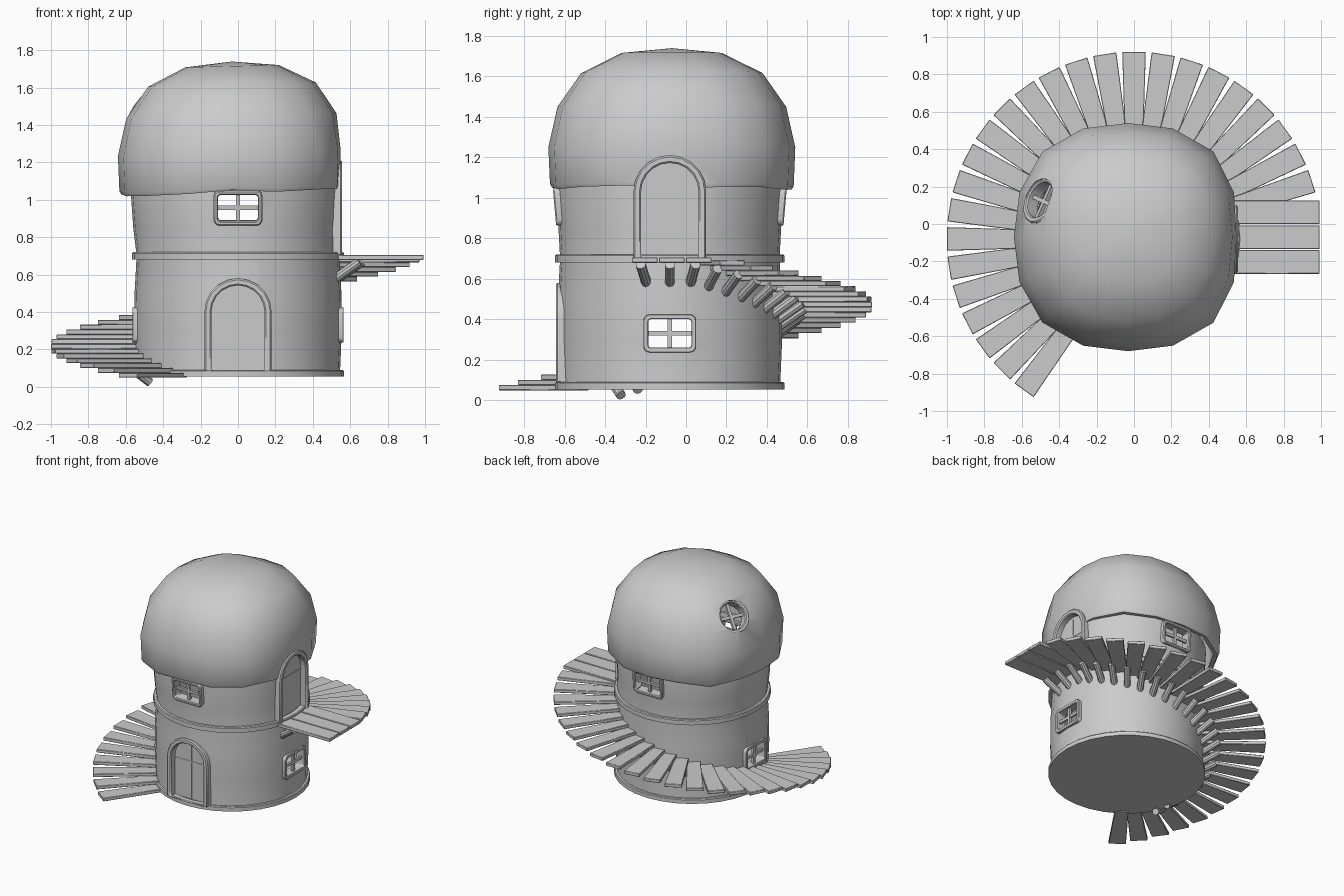
import bpy, bmesh
from math import pi, sin, cos, radians, atan2
from mathutils import Matrix, Vector

if "Cube" in bpy.data.objects:
    bpy.data.objects.remove(bpy.data.objects["Cube"])

CENTRE = Vector((0, -0.08, 0))
plaster = bpy.data.materials.new("plain_grey")
plaster.use_nodes = True
grey = (0.6, 0.6, 0.6, 1)
plaster.diffuse_color = grey
plaster.node_tree.nodes["Principled BSDF"].inputs["Base Color"].default_value = grey
parts = []


def finish(name, bm, bevel=0.0):
    bmesh.ops.recalc_face_normals(bm, faces=bm.faces)
    mesh = bpy.data.meshes.new(name)
    bm.to_mesh(mesh)
    bm.free()
    mesh.materials.append(plaster)
    ob = bpy.data.objects.new(name, mesh)
    bpy.context.collection.objects.link(ob)
    if bevel:
        mod = ob.modifiers.new("soft_edge", 'BEVEL')
        mod.width = bevel
        mod.limit_method = 'ANGLE'
    parts.append(ob)
    return ob


def lathe(name, profile, steps, centre, shape=None):
    """Spin an (r, z) profile about a vertical axis."""
    bm = bmesh.new()
    vs = [bm.verts.new((r, 0, z)) for r, z in profile]
    for a, b in zip(vs, vs[1:]):
        bm.edges.new((a, b))
    bmesh.ops.spin(bm, geom=bm.verts[:] + bm.edges[:], cent=(0, 0, 0),
                   axis=(0, 0, 1), angle=2 * pi, steps=steps)
    bmesh.ops.remove_doubles(bm, verts=bm.verts, dist=0.0005)
    for v in bm.verts:
        if shape:
            shape(v.co)
        else:
            v.co += centre
    return finish(name, bm)


def facing(degrees, z=0.0, tilt=0.0):
    """Frame with x across, y up and z outward from the tower axis."""
    a, t = radians(degrees), radians(tilt)
    out = Vector((cos(a) * cos(t), sin(a) * cos(t), sin(t)))
    across = Vector((-sin(a), cos(a), 0))
    m = Matrix((across, out.cross(across), out)).transposed().to_4x4()
    return Matrix.Translation(CENTRE + Vector((0, 0, z))) @ m


def prism(name, frame, near, far, outer, inner=None, bevel=0.0):
    """Extrude an outline, or the band between two outlines."""
    bm = bmesh.new()

    def loop(pts, d):
        return [bm.verts.new(frame @ Vector((x, y, d))) for x, y in pts]

    def bridge(a, b):
        for i in range(len(a)):
            j = (i + 1) % len(a)
            bm.faces.new((a[i], a[j], b[j], b[i]))

    o0, o1 = loop(outer, near), loop(outer, far)
    bridge(o0, o1)
    if inner:
        i0, i1 = loop(inner, near), loop(inner, far)
        bridge(i0, i1)
        bridge(o0, i0)
        bridge(o1, i1)
    else:
        bm.faces.new(o0)
        bm.faces.new(o1)
    return finish(name, bm, bevel)


def rect(w, h, x=0, y=0):
    return [(x - w, y - h), (x + w, y - h), (x + w, y + h), (x - w, y + h)]


def rounded(w, h, r):
    pts = []
    for k, (sx, sy) in enumerate(((1, 1), (-1, 1), (-1, -1), (1, -1))):
        for s in range(4):
            a = pi / 2 * (k + s / 3)
            pts.append((sx * (w - r) + r * cos(a), sy * (h - r) + r * sin(a)))
    return pts


def arch(w, spring):
    top = [(w * cos(pi * i / 10), spring + w * sin(pi * i / 10)) for i in range(11)]
    return top + [(-w, 0), (w, 0)]


def circle(r, n=16):
    return [(r * cos(2 * pi * i / n), r * sin(2 * pi * i / n)) for i in range(n)]


def flatten_side(co):
    """Squash the bulge on the balcony side."""
    if co.x > 0.52:
        co.x = 0.52 + (co.x - 0.52) * 0.5


def place_wall(co):
    co += CENTRE
    if co.z > 0.8:
        co.x -= 0.01
        flatten_side(co)


# Slightly squared, wavy-rimmed cap that leans a little
def place_cap(co):
    swell = 1 + 0.06 * sin(2 * atan2(co.y, co.x)) ** 2
    co.x, co.y = co.x * swell - 0.032, co.y * swell - 0.07
    if co.z < 1.1:
        co.z += 0.01 * sin(co.x * 9 + co.y * 7)
    co.z += 0.025 * co.x
    flatten_side(co)


# Hollow tower wall with closed floor
tower = lathe("tower_wall", [
    (0, 0.054), (0.55, 0.054), (0.546, 0.09), (0.555, 0.3), (0.553, 0.5),
    (0.542, 0.7), (0.55, 0.85), (0.564, 1.05), (0.56, 1.09),
    (0.53, 1.09), (0.51, 0.7), (0.515, 0.1), (0, 0.1)], 32, CENTRE, place_wall)

cap = lathe("dome_cap", [
    (0, 1.74), (0.25, 1.715), (0.448, 1.617), (0.565, 1.45), (0.61, 1.25),
    (0.602, 1.06), (0.592, 1.043), (0.562, 1.048), (0.572, 1.25), (0.53, 1.43),
    (0.42, 1.585), (0.23, 1.675), (0, 1.70)], 16, CENTRE, place_cap)

# Trim bands
for name, low, high in (("base_band", 0.054, 0.09), ("middle_band", 0.68, 0.72)):
    lathe(name, [(0.525, low), (0.567, low), (0.567, high - 0.006),
                 (0.561, high), (0.525, high)], 32, CENTRE)

cutters = []

# Arched doors
for name, deg, z, spring, face in (("front_door", 270, 0.085, 0.315, 0.563),
                                   ("balcony_door", 0, 0.70, 0.33, 0.557)):
    f = facing(deg, z)
    prism(name + "_frame", f, 0.46, face, arch(0.18, spring), arch(0.142, spring), 0.008)
    prism(name + "_panel", f, 0.47, 0.508, arch(0.15, spring))
    prism(name + "_upright", f, 0.505, 0.511, rect(0.006, 0.225, 0, 0.225))
    prism(name + "_crossbar", f, 0.505, 0.511, rect(0.142, 0.005, 0, spring - 0.02))
    cutters.append(prism(name + "_cutter", f, 0.4, 0.8, arch(0.165, spring)))

# Four-pane windows, low at the sides and high at front and back
for name, deg, z, tilt, face in (("right_window", 180, 0.33, 0, 0.565),
                                 ("left_window", 0, 0.33, 0, 0.565),
                                 ("front_window", 270, 1.005, -5, 0.572),
                                 ("back_window", 90, 1.005, -5, 0.572)):
    f = facing(deg, z, tilt)
    prism(name + "_frame", f, 0.49, face, rounded(0.13, 0.094, 0.03),
          rounded(0.106, 0.07, 0.012), 0.007)
    prism(name + "_upright", f, 0.53, 0.548, rect(0.011, 0.075))
    prism(name + "_crossbar", f, 0.531, 0.547, rect(0.11, 0.011))
    cutters.append(prism(name + "_cutter", f, 0.4, 0.7, rounded(0.117, 0.081, 0.02)))

# Round skylight in the cap
f = facing(156, 0, 36)
f.translation = Vector((-0.497, 0.127, 1.493))
prism("round_window_frame", f, -0.07, 0.014, circle(0.132), circle(0.1), 0.007)
prism("round_window_upright", f, -0.04, -0.015, rect(0.011, 0.105))
prism("round_window_crossbar", f, -0.039, -0.016, rect(0.105, 0.011))
cutters.append(prism("round_window_cutter", f, -0.15, 0.15, circle(0.116)))


# Stair treads with slanted round struts
def tread(name, frame, near, far, w_in, w_out, z):
    bm = bmesh.new()
    bmesh.ops.create_cube(bm, size=1)
    for v in bm.verts:
        outer = v.co.z > 0
        half = w_out if outer else w_in
        v.co = frame @ Vector((half * (1 if v.co.x > 0 else -1),
                               z + 0.026 * v.co.y, far if outer else near))
    finish(name, bm, 0.003)


def strut(name, frame, z):
    bm = bmesh.new()
    a = frame @ Vector((0, z - 0.115, 0.53))
    b = frame @ Vector((0, z - 0.022, 0.665))
    turn = (b - a).to_track_quat('Z', 'Y').to_matrix().to_4x4()
    bmesh.ops.create_cone(bm, cap_ends=True, segments=10, radius1=0.025,
                          radius2=0.025, depth=(b - a).length,
                          matrix=Matrix.Translation((a + b) / 2) @ turn)
    finish(name, bm)


def stair_height(degrees):
    return min(0.692, 0.062 + 0.0257 * (234 - degrees) / 9)


for k in range(25):
    angle = 234 - 9 * k
    tread("stair_tread", facing(angle), 0.53, 1.0, 0.049, 0.063, stair_height(angle))
for k in range(21):
    angle = 207 - 9.8 * k
    strut("stair_strut", facing(angle), stair_height(angle))

# Balcony boards
for i in (-1, 0, 1):
    f = facing(0) @ Matrix.Translation((i * 0.133 + 0.01, 0, 0))
    tread("balcony_board", f, 0.535, 0.993, 0.063, 0.063, 0.692)
for angle in (-12.5, 0):
    strut("balcony_strut", facing(angle), 0.692)

# Cut the openings, then drop the cutters
for ob in (tower, cap):
    for c in cutters:
        if ob is tower and c.name.startswith("round"):
            continue
        if ob is cap and not c.name.startswith(("round", "balcony")):
            continue
        mod = ob.modifiers.new("opening", 'BOOLEAN')
        mod.operation = 'DIFFERENCE'
        mod.solver = 'EXACT'
        mod.object = c
bpy.context.view_layer.update()
graph = bpy.context.evaluated_depsgraph_get()
for ob in (tower, cap):
    cut = bpy.data.meshes.new_from_object(ob.evaluated_get(graph))
    ob.modifiers.clear()
    ob.data = cut
for c in cutters:
    parts.remove(c)
    bpy.data.objects.remove(c)

# Smooth shading with crisp edges
bpy.ops.object.select_all(action='DESELECT')
for ob in parts:
    ob.select_set(True)
bpy.context.view_layer.objects.active = tower
bpy.ops.object.shade_smooth_by_angle(angle=radians(35))
